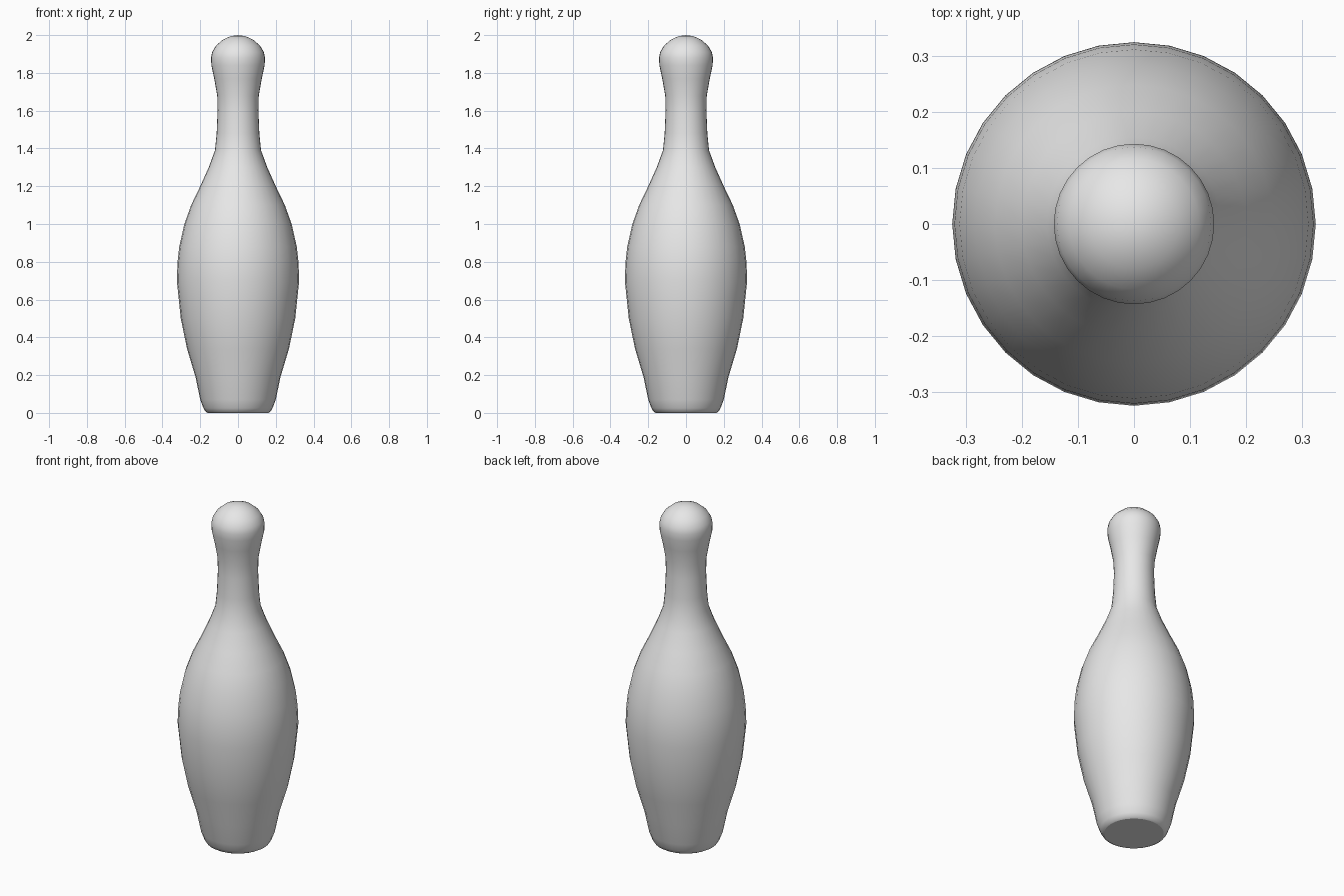
import bpy, bmesh, math

cube = bpy.data.objects.get("Cube")
if cube:
    bpy.data.objects.remove(cube, do_unlink=True)

SEGMENTS = 32

# Body outline as (radius, height), from base to crown
PROFILE = [
    (0.160, 0.0), (0.172, 0.007), (0.183, 0.025), (0.200, 0.07),
    (0.225, 0.19), (0.270, 0.34), (0.303, 0.50), (0.324, 0.70),
    (0.320, 0.80), (0.311, 0.88), (0.284, 1.00), (0.248, 1.10),
    (0.200, 1.20), (0.155, 1.30), (0.122, 1.39), (0.113, 1.48),
    (0.108, 1.60), (0.110, 1.68), (0.126, 1.77), (0.141, 1.84),
    (0.143, 1.88), (0.137, 1.91), (0.116, 1.945), (0.080, 1.976),
    (0.040, 1.994),
]

# Flat grey finish
grey = bpy.data.materials.new("plain grey")
grey.use_nodes = True
colour = (0.8, 0.8, 0.8, 1.0)
grey.diffuse_color = colour
grey.node_tree.nodes["Principled BSDF"].inputs["Base Color"].default_value = colour

# Lathe the outline into rings, then close the base and crown
bm = bmesh.new()
rings = []
for radius, height in PROFILE:
    angles = [2 * math.pi * i / SEGMENTS for i in range(SEGMENTS)]
    rings.append([bm.verts.new((radius * math.cos(a), radius * math.sin(a), height))
                  for a in angles])
for low, high in zip(rings, rings[1:]):
    for i in range(SEGMENTS):
        j = (i + 1) % SEGMENTS
        bm.faces.new((low[i], low[j], high[j], high[i]))
base = bm.faces.new(rings[0][::-1])
crown = bm.verts.new((0, 0, 2))
for i in range(SEGMENTS):
    bm.faces.new((rings[-1][i], rings[-1][(i + 1) % SEGMENTS], crown))

# Smooth body with a crisp flat base
for face in bm.faces:
    face.smooth = face is not base
for edge in base.edges:
    edge.smooth = False

mesh = bpy.data.meshes.new("pin_body")
bm.to_mesh(mesh)
bm.free()
mesh.materials.append(grey)
pin = bpy.data.objects.new("pin_body", mesh)
bpy.context.collection.objects.link(pin)
